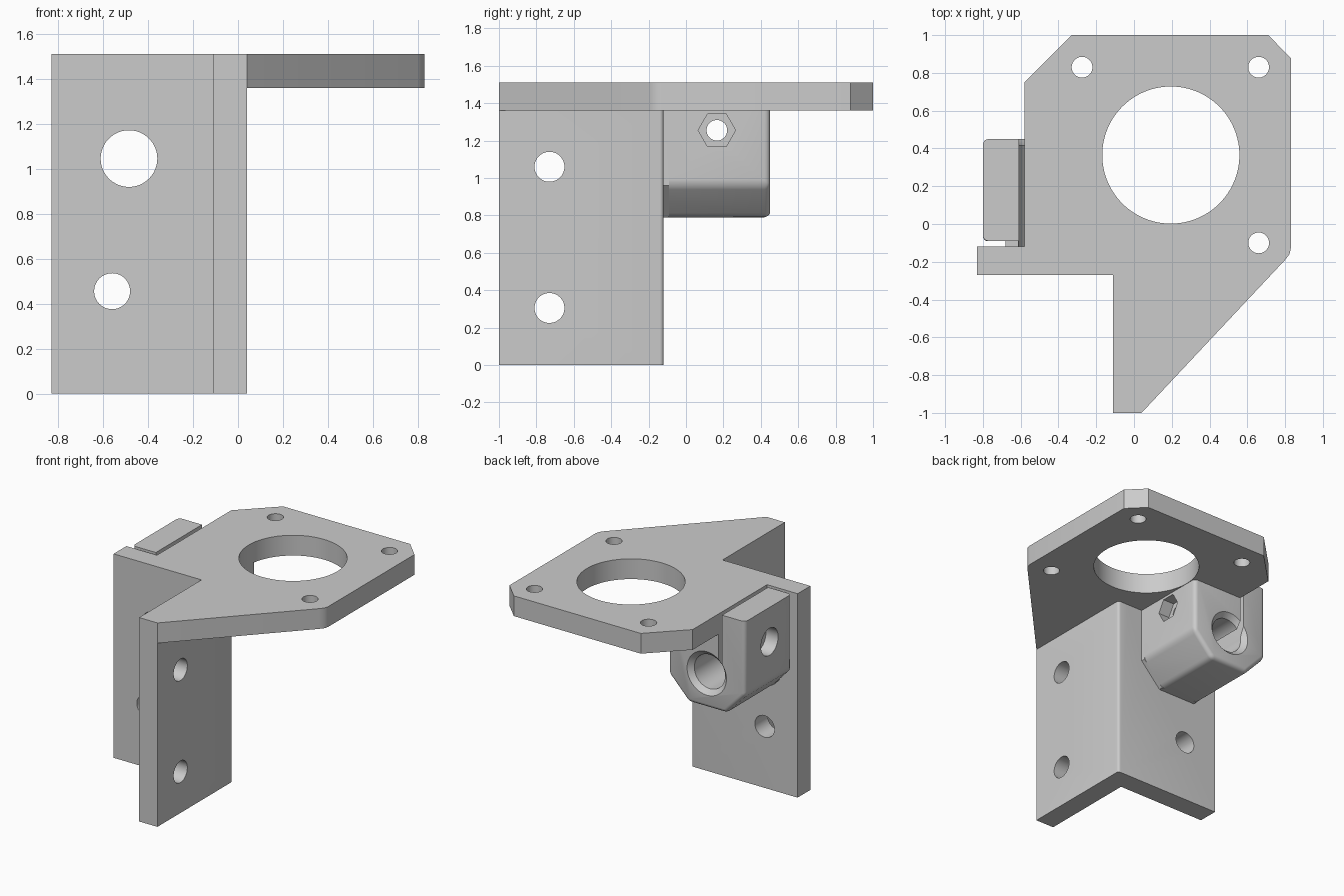
import bpy, bmesh, math
from mathutils import Vector

if "Cube" in bpy.data.objects:
    bpy.data.objects.remove(bpy.data.objects["Cube"], do_unlink=True)

grey = bpy.data.materials.new("plain_grey")
grey.use_nodes = True
colour = (0.6, 0.6, 0.6, 1)
grey.diffuse_color = colour
grey.node_tree.nodes["Principled BSDF"].inputs["Base Color"].default_value = colour

# Places profile coordinates (a, b) and depth d for each extrusion axis
PLACE = {
    "x": lambda a, b, d: Vector((d, a, b)),
    "y": lambda a, b, d: Vector((a, d, b)),
    "z": lambda a, b, d: Vector((a, b, d)),
}


def prism(name, axis, points, lo, hi, end_points=None, bevel_rule=None, width=0.03):
    """Extrude a profile along an axis, optionally rounding chosen edges."""
    place = PLACE[axis]
    bm = bmesh.new()
    start = [bm.verts.new(place(a, b, lo)) for a, b in points]
    end = [bm.verts.new(place(a, b, hi)) for a, b in end_points or points]
    bm.faces.new(start)
    bm.faces.new(end)
    for i in range(len(points)):
        j = (i + 1) % len(points)
        bm.faces.new((start[i], start[j], end[j], end[i]))
    bmesh.ops.recalc_face_normals(bm, faces=bm.faces)
    if bevel_rule:
        edges = [e for e in bm.edges if bevel_rule(e.verts[0].co, e.verts[1].co)]
        bmesh.ops.bevel(bm, geom=edges, offset=width, segments=4, profile=0.5,
                        affect="EDGES", clamp_overlap=True)
    mesh = bpy.data.meshes.new(name)
    bm.to_mesh(mesh)
    bm.free()
    mesh.materials.append(grey)
    obj = bpy.data.objects.new(name, mesh)
    bpy.context.scene.collection.objects.link(obj)
    return obj


def ring(a, b, radius, sides=64):
    return [(a + radius * math.cos(math.tau * i / sides),
             b + radius * math.sin(math.tau * i / sides)) for i in range(sides)]


def rect(a0, a1, b0, b1):
    return [(a0, b0), (a1, b0), (a1, b1), (a0, b1)]


def combine(target, tool, operation="DIFFERENCE"):
    """Apply a boolean and discard the tool."""
    mod = target.modifiers.new("boolean", "BOOLEAN")
    mod.operation = operation
    mod.solver = "EXACT"
    mod.object = tool
    bpy.context.view_layer.objects.active = target
    bpy.ops.object.modifier_apply(modifier=mod.name)
    bpy.data.objects.remove(tool, do_unlink=True)


def drill(target, axis, a, b, radius, lo, hi, sides=64):
    combine(target, prism("cutter", axis, ring(a, b, radius, sides), lo, hi))


PLATE_BOTTOM, TOP = 1.36, 1.51
BORE_X, BORE_Z = -0.485, 1.045
SCREW_Y, SCREW_Z = 0.165, 1.255

# Vertical walls in an angle shape, inner corner softly rounded
wall_outline = [(-0.83, -0.27), (-0.11, -0.27), (-0.11, -1), (0.04, -1),
                (0.04, -0.12), (-0.83, -0.12)]
bracket = prism("mounting_bracket", "z", wall_outline, 0, PLATE_BOTTOM,
                bevel_rule=lambda p, q: min(p.x, q.x) > 0 and min(p.y, q.y) > -0.5,
                width=0.02)

# Horizontal motor plate
plate_outline = [(-0.33, 1), (0.71, 1), (0.83, 0.88), (0.83, -0.13), (0.823, -0.16),
                 (0.80, -0.19), (0.04, -1), (-0.11, -1), (-0.11, -0.27),
                 (-0.83, -0.27), (-0.83, -0.12), (-0.58, -0.12), (-0.58, 0.75)]
plate = prism("top_plate", "z", plate_outline, PLATE_BOTTOM, TOP)
drill(plate, "z", 0.195, 0.365, 0.363, 1, 2, 96)
for x, y in ((-0.275, 0.83), (0.66, 0.83), (0.66, -0.1)):
    drill(plate, "z", x, y, 0.055, 1, 2, 40)


# Rod clamp block with rounded outer edges
def clamp_edge(p, q):
    if min(p.z, q.z) > 1.4:
        return False
    at_back = min(p.y, q.y) > 0.4
    lengthwise = abs(p.y - q.y) > 0.1
    jaw_front = max(p.x, q.x) < -0.79
    return at_back or lengthwise or jaw_front


clamp_outline = [(-0.80, TOP), (-0.80, 0.96), (-0.64, 0.79), (-0.33, 0.79),
                 (-0.17, 0.96), (-0.17, 1.43), (-0.595, 1.43), (-0.595, TOP)]
clamp = prism("rod_clamp", "y", clamp_outline, -0.09, 0.45, bevel_rule=clamp_edge)

# Neck joining the clamp to the wall
neck_outline = [(-0.58, BORE_Z), (-0.68, BORE_Z), (-0.68, 0.83), (-0.64, 0.79),
                (-0.33, 0.79), (-0.17, 0.96), (-0.17, 1.43), (-0.58, 1.43)]
combine(clamp, prism("neck", "y", neck_outline, -0.13, -0.09), "UNION")

# Clamping slit, screw hole, screw head recess and nut trap
combine(clamp, prism("slit", "y", rect(-0.61, -0.58, BORE_Z, 1.7), -0.11, 0.6))
drill(clamp, "x", SCREW_Y, SCREW_Z, 0.055, -1, 0, 40)
drill(clamp, "x", SCREW_Y, SCREW_Z, 0.1, -1, -0.70)
drill(clamp, "x", SCREW_Y, SCREW_Z, 0.1, -0.26, 0, 6)

# Join everything into one solid
combine(bracket, plate, "UNION")
combine(bracket, clamp, "UNION")

# Rod bore with a flared mouth
drill(bracket, "y", BORE_X, BORE_Z, 0.126, -0.5, 0.6)
combine(bracket, prism("flare", "y", ring(BORE_X, BORE_Z, 0.126), 0.415, 0.455,
                       ring(BORE_X, BORE_Z, 0.166)))

# Wall screw holes
drill(bracket, "y", -0.56, 0.455, 0.08, -0.5, 0.1, 48)
for z in (0.305, 1.06):
    drill(bracket, "x", -0.73, z, 0.08, -0.3, 0.3, 48)

bpy.ops.object.select_all(action="DESELECT")
bracket.select_set(True)
bpy.context.view_layer.objects.active = bracket
bpy.ops.object.shade_smooth_by_angle(angle=math.radians(30))
